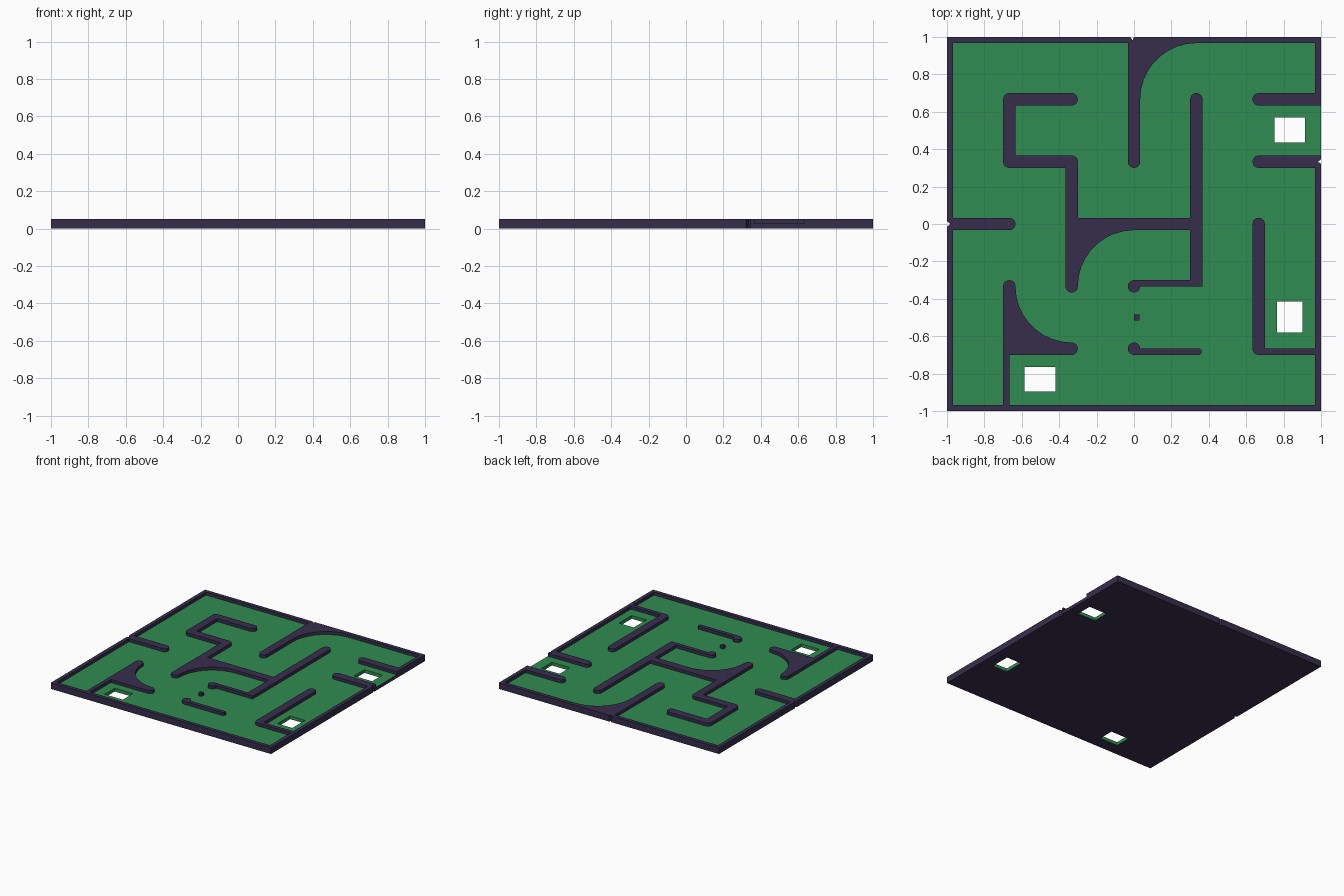
import bpy, bmesh, math

if "Cube" in bpy.data.objects:
    bpy.data.objects.remove(bpy.data.objects["Cube"])

G, H = 1 / 3, 2 / 3      # maze grid lines
R, B = 0.033, 0.031      # half wall width, border width
FLOOR, TOP = 0.027, 0.052


def material(name, rgb):
    m = bpy.data.materials.new(name)
    m.diffuse_color = (*rgb, 1)
    m.use_nodes = True
    m.node_tree.nodes["Principled BSDF"].inputs["Base Color"].default_value = m.diffuse_color
    return m


PURPLE = material("dark purple", (0.038, 0.027, 0.073))
GREEN = material("field green", (0.028, 0.262, 0.083))


def make_object(name, bm, mats):
    bmesh.ops.recalc_face_normals(bm, faces=bm.faces)
    me = bpy.data.meshes.new(name)
    bm.to_mesh(me)
    bm.free()
    for m in mats:
        me.materials.append(m)
    ob = bpy.data.objects.new(name, me)
    bpy.context.collection.objects.link(ob)
    return ob


def arc(cx, cy, a0, a1, r=R):
    n = max(4, round(abs(a1 - a0) / 10))
    return [(cx + r * math.cos(math.radians(a0 + (a1 - a0) * i / n)),
             cy + r * math.sin(math.radians(a0 + (a1 - a0) * i / n)))
            for i in range(n + 1)]


def wall(name, outline, z0=FLOOR):
    """Extrude a closed outline from z0 up to the wall top."""
    bm = bmesh.new()
    face = bm.faces.new([bm.verts.new((x, y, z0)) for x, y in outline])
    ext = bmesh.ops.extrude_face_region(bm, geom=[face])
    verts = [v for v in ext["geom"] if isinstance(v, bmesh.types.BMVert)]
    bmesh.ops.translate(bm, verts=verts, vec=(0, 0, TOP - z0))
    ob = make_object(name, bm, [PURPLE])
    bpy.ops.object.select_all(action='DESELECT')
    ob.select_set(True)
    bpy.context.view_layer.objects.active = ob
    bpy.ops.object.shade_smooth_by_angle()


# Floor plate: grid of cells, skipping the three holes, with an exit tongue
E = 0.985
holes = [(-0.585, -0.42, -0.895, -0.765),
         (0.75, 0.915, 0.435, 0.57),
         (0.765, 0.90, -0.58, -0.415)]
tongue = (E, 1.0, G + R, H - R)
xs = sorted({-E, E, 1.0} | {v for h in holes for v in h[:2]})
ys = sorted({-E, E, tongue[2], tongue[3]} | {v for h in holes for v in h[2:]})


def inside(x, y, box):
    return box[0] < x < box[1] and box[2] < y < box[3]


bm = bmesh.new()
for x0, x1 in zip(xs, xs[1:]):
    for y0, y1 in zip(ys, ys[1:]):
        cx, cy = (x0 + x1) / 2, (y0 + y1) / 2
        if any(inside(cx, cy, h) for h in holes):
            continue
        if cx > E and not inside(cx, cy, tongue):
            continue
        bm.faces.new([bm.verts.new((x, y, 0)) for x, y in
                      ((x0, y0), (x1, y0), (x1, y1), (x0, y1))])
bmesh.ops.remove_doubles(bm, verts=bm.verts, dist=1e-5)
ext = bmesh.ops.extrude_face_region(bm, geom=bm.faces[:], use_keep_orig=True)
bmesh.ops.translate(bm, vec=(0, 0, FLOOR), verts=[
    v for v in ext["geom"] if isinstance(v, bmesh.types.BMVert)])
bmesh.ops.recalc_face_normals(bm, faces=bm.faces)
# Green top and hole sides, purple underside and outer edge
for f in bm.faces:
    c = f.calc_center_median()
    outer = max(abs(c.x), abs(c.y)) > E - 0.001 and abs(f.normal.z) < 0.5
    f.material_index = 1 if f.normal.z < -0.5 or outer else 0
make_object("floor_plate", bm, [GREEN, PURPLE])

# Border with all walls that grow out of it; small V notches on the rim
wall("border_walls",
     [(1, G + R), (1, G + 0.012), (0.982, G), (1, G - 0.012),
      (1, -1), (-1, -1), (-1, -0.015), (-0.98, 0), (-1, 0.015),
      (-1, 1), (-0.02, 1), (-0.008, 0.982), (0.0, 1), (1, 1), (1, H - R)]
     + arc(H, H, 270, 90) + [(1 - B, H + R), (1 - B, 1 - B)]
     + arc(G, H, 90, 180, G - R)                       # top corner fillet
     + arc(0, G, 0, -180) + [(-R, 1 - B), (-1 + B, 1 - B), (-1 + B, R)]
     + arc(-H, 0, 90, -90)
     + [(-1 + B, -R), (-1 + B, -1 + B), (-H - R, -1 + B)]
     + arc(-H, -G, 180, 0)
     + arc(-G, -G, 180, 270, G - R)[1:]                # lower left fillet
     + arc(-G, -H, 90, -90)[1:]
     + [(-H, -H - R), (-H, -1 + B), (1 - B, -1 + B), (1 - B, -H - R)]
     + arc(H, -H, -90, -180) + arc(H, 0, 180, 0)
     + [(H + R, -H), (1 - B, -H), (1 - B, G - R)]
     + arc(H, G, 270, 90), z0=0)

# Large winding wall in the middle
wall("centre_wall",
     arc(-G, H, -90, 90) + arc(-H, H, 90, 180) + arc(-H, G, 180, 270)
     + [(-G - R, G - R)] + arc(-G, -G, 180, 360)
     + arc(0, -G, 180, 90, G - R)[1:]                  # centre fillet
     + [(G - R, -R), (G - R, -G + R)]
     + arc(0, -G, 90, 360) + [(G + R, -G)]
     + arc(G, H, 0, 180) + [(G - R, R), (-G + R, R)]
     + arc(-G, G, 0, 90) + [(-H + R, G + R), (-H + R, H - R)])

# Short loose wall with a round head
wall("short_wall",
     arc(0, -H, 0, 270)
     + [(G + 0.02, -H - R), (G + R - 0.005, -H - 0.022),
        (G + R - 0.005, -H - 0.008), (G + 0.02, -H)])

# Small square peg
wall("square_peg", [(0, -0.515), (0.03, -0.515), (0.03, -0.485), (0, -0.485)])
